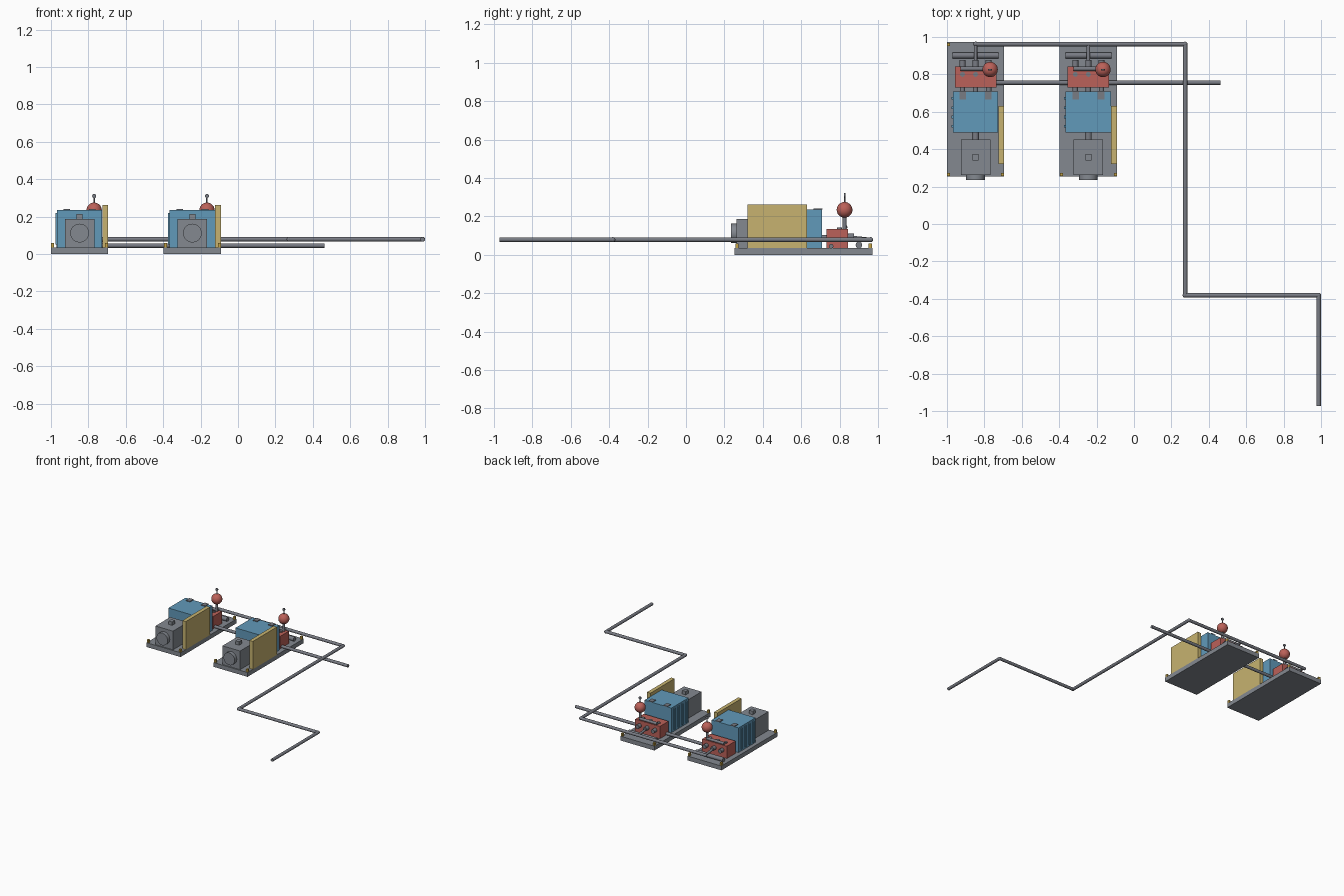
import bpy
from mathutils import Vector

cube = bpy.data.objects.get("Cube")
if cube:
    bpy.data.objects.remove(cube, do_unlink=True)


def material(name, rgb):
    m = bpy.data.materials.new(name)
    m.use_nodes = True
    col = (*rgb, 1)
    m.diffuse_color = col
    m.node_tree.nodes["Principled BSDF"].inputs["Base Color"].default_value = col
    return m


GREY = material("steel grey", (0.23, 0.25, 0.28))
PIPE = material("pipe grey", (0.19, 0.20, 0.23))
BLUE = material("pump blue", (0.12, 0.32, 0.49))
RED = material("fluid end red", (0.50, 0.12, 0.10))
YELLOW = material("guard yellow", (0.57, 0.45, 0.16))
ORANGE = material("lug orange", (0.55, 0.36, 0.06))


def finish(name, mat, smooth=False):
    ob = bpy.context.object
    ob.name = name
    ob.data.materials.append(mat)
    if smooth:
        bpy.ops.object.shade_smooth_by_angle()
    return ob


def box(name, mat, lo, hi):
    lo, hi = Vector(lo), Vector(hi)
    bpy.ops.mesh.primitive_cube_add(size=1, location=(lo + hi) / 2)
    ob = bpy.context.object
    for v in ob.data.vertices:
        v.co = Vector(a * b for a, b in zip(v.co, hi - lo))
    return finish(name, mat)


def rod(name, mat, a, b, r, sides=24):
    a, b = Vector(a), Vector(b)
    d = b - a
    bpy.ops.mesh.primitive_cylinder_add(
        vertices=sides, radius=r, depth=d.length, location=(a + b) / 2,
        rotation=d.to_track_quat("Z", "Y").to_euler())
    return finish(name, mat, True)


def ball(name, mat, at, r):
    bpy.ops.mesh.primitive_uv_sphere_add(segments=24, ring_count=14, radius=r, location=at)
    return finish(name, mat, True)


def pump_unit(cx):
    # Skid with lifting lugs at its corners
    box("skid_base", GREY, (cx - .153, .253, 0), (cx + .153, .973, .035))
    for sx in (-1, 1):
        for y in (.265, .96):
            x = cx + sx * .144
            box("lifting_lug", ORANGE, (x - .008, y - .008, .035), (x + .008, y + .008, .058))

    # Motor with end bell and terminal box
    box("motor_body", GREY, (cx - .079, .262, .035), (cx + .079, .452, .187))
    rod("motor_end_bell", GREY, (cx, .27, .112), (cx, .234, .112), .05, 32)
    box("terminal_box", GREY, (cx - .016, .34, .187), (cx + .016, .375, .215))
    rod("motor_shaft", PIPE, (cx, .44, .112), (cx, .50, .112), .018)

    # Power end with side ribs and top covers
    box("power_end", BLUE, (cx - .121, .489, .035), (cx + .121, .708, .235))
    for i in range(4):
        y = .515 + i * .05
        box("power_end_rib", BLUE, (cx - .129, y, .05), (cx - .12, y + .014, .22))
    for sx in (-1, 1):
        x = cx + sx * .068
        box("top_cover", PIPE, (x - .018, .665, .235), (x + .018, .71, .241))

    # Belt guard
    box("belt_guard", YELLOW, (cx + .122, .32, .035), (cx + .153, .63, .262))

    # Fluid end with plungers, valve caps and rear stubs
    box("fluid_end", RED, (cx - .111, .731, .035), (cx + .111, .843, .135))
    for i in (-1, 0, 1):
        x = cx + i * .07
        rod("plunger", PIPE, (x, .70, .09), (x, .74, .09), .014)
        rod("valve_cap", PIPE, (x, .80, .13), (x, .80, .143), .013)
        rod("rear_stub", PIPE, (x, .84, .095), (x, .876, .095), .016)
    rod("suction_manifold", PIPE, (cx - .123, .901, .051), (cx + .123, .901, .051), .017)
    rod("discharge_header", PIPE, (cx - .08, .83, .144), (cx + .078, .83, .144), .011)

    # Pulsation dampener and pressure gauge
    x, y = cx + .078, .826
    rod("dampener_stem", PIPE, (x, y, .13), (x, y, .20), .010)
    ball("pulsation_dampener", RED, (x, y, .234), .041)
    rod("gauge_stem", PIPE, (x, y, .27), (x, y, .304), .004, 12)
    rod("gauge_dial", PIPE, (x, y - .004, .310), (x, y + .004, .310), .011)

    # Branch to the discharge line
    rod("discharge_branch", PIPE, (cx, .87, .09), (cx, .962, .08), .009)


for centre in (-.847, -.244):
    pump_unit(centre)

# Shared discharge line with rounded elbows
Z, R = .079, .012
path = [(-.847, .962), (.273, .962), (.273, -.381), (.987, -.381), (.987, -.973)]
for a, b in zip(path, path[1:]):
    rod("discharge_line", PIPE, (*a, Z), (*b, Z), R)
for p in path[:-1]:
    ball("discharge_elbow", PIPE, (*p, Z), R * 1.08)

# Shared suction line
rod("suction_line", PIPE, (-.847, .756, .045), (.463, .756, .045), R)
